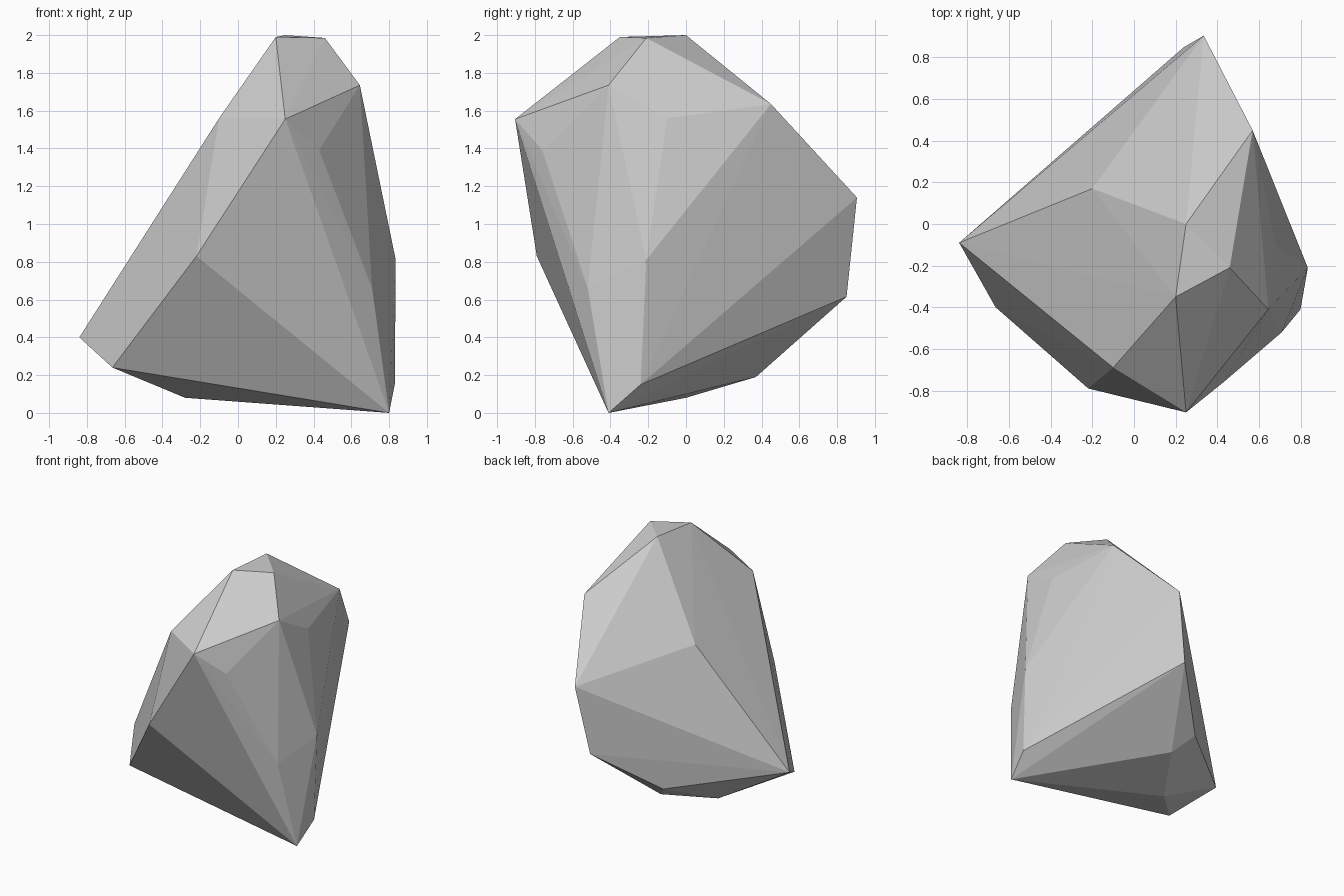
import bpy
import bmesh

# Remove the default cube only
default_cube = bpy.data.objects.get("Cube")
if default_cube:
    bpy.data.objects.remove(default_cube, do_unlink=True)


def make_material(name, colour):
    """Plain flat material, same colour in viewport and render."""
    material = bpy.data.materials.new(name)
    material.use_nodes = True
    material.diffuse_color = colour
    shader = material.node_tree.nodes["Principled BSDF"]
    shader.inputs["Base Color"].default_value = colour
    shader.inputs["Roughness"].default_value = 0.9
    return material


def make_stone(name, corner_groups, material):
    """Wrap a faceted convex shell around the given corners."""
    bm = bmesh.new()
    for corners in corner_groups:
        for corner in corners:
            bm.verts.new(corner)
    hull = bmesh.ops.convex_hull(bm, input=bm.verts[:])
    # Drop corners that ended up inside the shell
    loose = [v for v in bm.verts if not v.link_faces]
    bmesh.ops.delete(bm, geom=loose, context="VERTS")
    bmesh.ops.recalc_face_normals(bm, faces=bm.faces[:])
    for face in bm.faces:
        face.smooth = False
    mesh = bpy.data.meshes.new(name)
    bm.to_mesh(mesh)
    bm.free()
    mesh.materials.append(material)
    stone = bpy.data.objects.new(name, mesh)
    bpy.context.collection.objects.link(stone)
    return stone


# Small crown at the peak
crown = [(.25, 0, 2), (.2, -.35, 1.99), (.46, -.21, 1.985)]

# Shoulders below the crown
shoulders = [(.645, -.41, 1.735), (.25, -.905, 1.555), (-.1, -.69, 1.56),
             (.57, .45, 1.635), (.68, -.1, 1.56), (-.2, .17, 1.335)]

# Flanks around the middle
flanks = [(.43, -.76, 1.39), (.835, -.21, .81), (.71, -.52, .66),
          (-.22, -.79, .83), (.335, .905, 1.14), (.24, .85, .615)]

# Tapering underside and its pointed foot
base = [(.8, -.41, 0), (.83, -.24, .15), (-.665, -.4, .24),
        (-.84, -.09, .4), (-.28, 0, .08), (-.04, .37, .19), (-.15, .5, .31)]

stone_grey = make_material("stone grey", (.6, .6, .6, 1))
make_stone("rock", [crown, shoulders, flanks, base], stone_grey)
